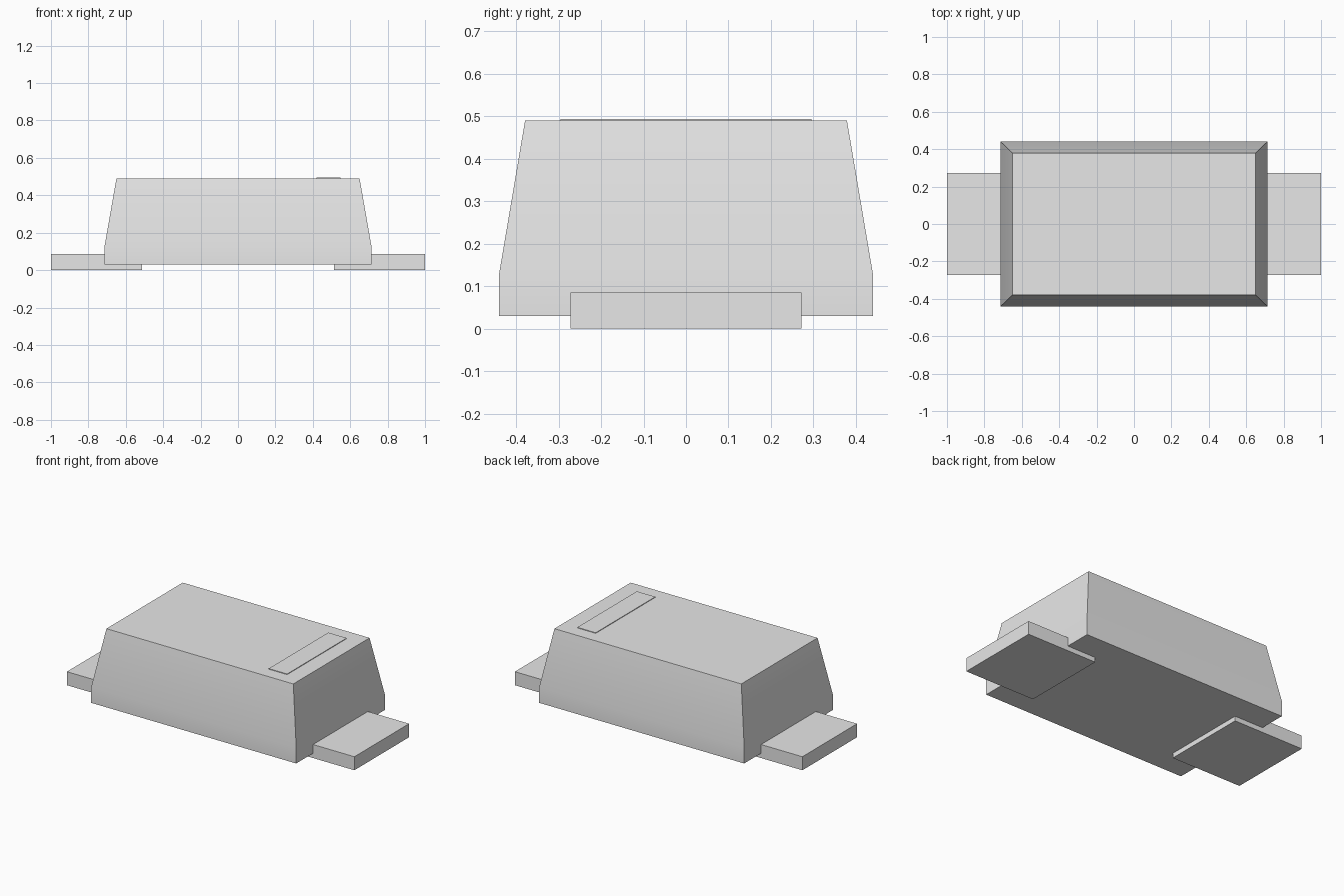
import bpy
import math

cube = bpy.data.objects.get("Cube")
if cube:
    bpy.data.objects.remove(cube, do_unlink=True)

GREY = (0.8, 0.8, 0.8, 1.0)
mat = bpy.data.materials.new("light grey")
mat.use_nodes = True
mat.diffuse_color = GREY
mat.node_tree.nodes["Principled BSDF"].inputs["Base Color"].default_value = GREY


def loft(name, rings, x=0.0):
    """Closed solid through rectangular rings of (half width, half depth, z)."""
    verts = [(x + sx * hx, sy * hy, z) for hx, hy, z in rings
             for sx, sy in ((-1, -1), (1, -1), (1, 1), (-1, 1))]
    top = 4 * (len(rings) - 1)
    faces = [(3, 2, 1, 0), tuple(range(top, top + 4))]
    for r in range(0, top, 4):
        for i in range(4):
            j = (i + 1) % 4
            faces.append((r + i, r + j, r + j + 4, r + i + 4))
    mesh = bpy.data.meshes.new(name)
    mesh.from_pydata(verts, [], faces)
    mesh.materials.append(mat)
    obj = bpy.data.objects.new(name, mesh)
    bpy.context.collection.objects.link(obj)
    return obj


# Moulded body: straight base, drafted upper walls
body = loft("body", [(0.713, 0.44, 0.03), (0.713, 0.44, 0.13), (0.65, 0.379, 0.49)])
bpy.ops.object.select_all(action='DESELECT')
body.select_set(True)
bpy.context.view_layer.objects.active = body
bpy.ops.object.shade_smooth_by_angle(angle=math.radians(30))

# Flat terminals at both ends
for side, name in ((1, "left_terminal"), (-1, "right_terminal")):
    loft(name, [(0.244, 0.272, 0.0), (0.244, 0.272, 0.085)], x=side * 0.756)

# Thin polarity bar on the top face
loft("polarity_bar", [(0.064, 0.296, 0.487), (0.064, 0.296, 0.494)], x=0.485)
